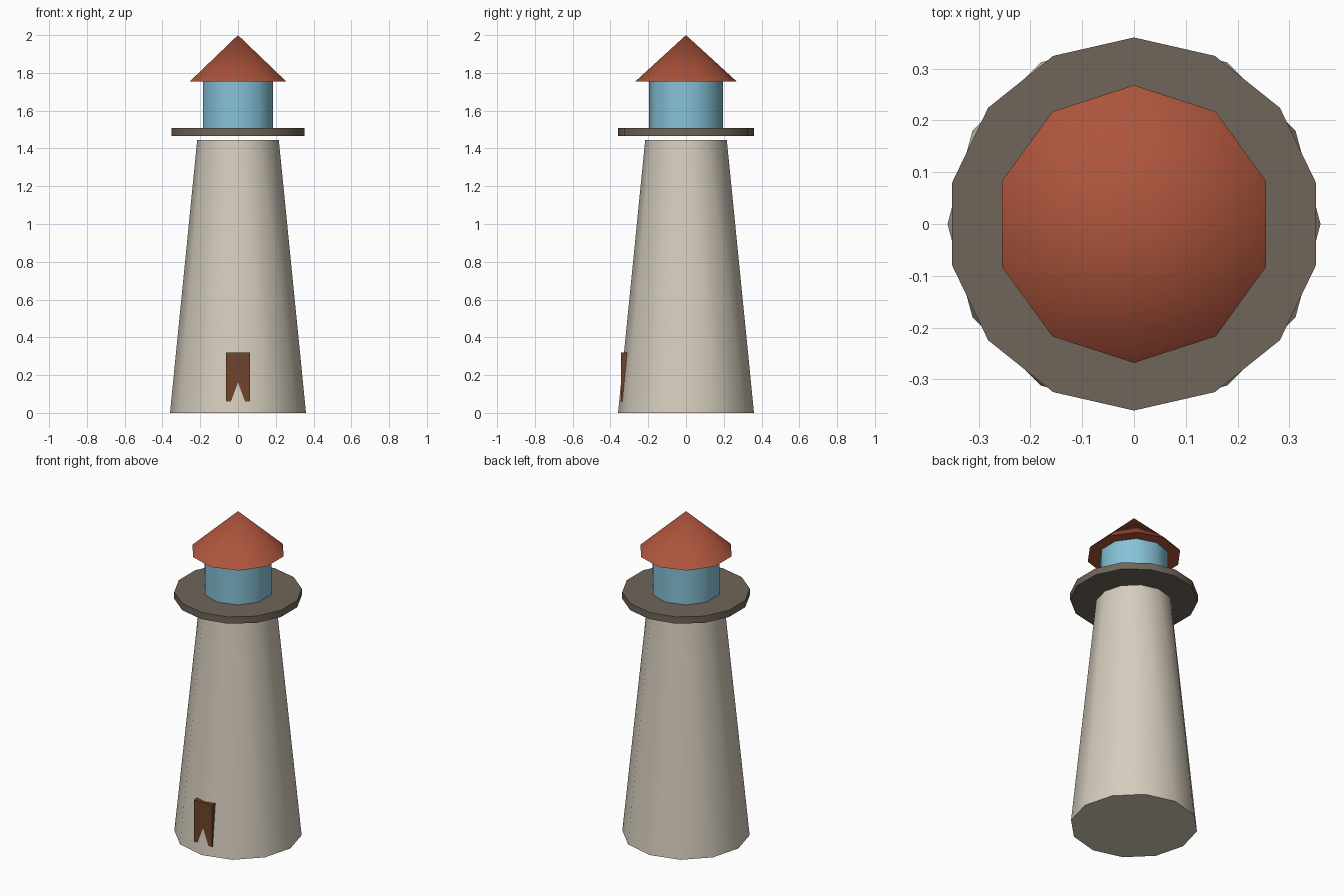
import bpy
from math import radians

if "Cube" in bpy.data.objects:
    bpy.data.objects.remove(bpy.data.objects["Cube"])


def paint(obj, rgb):
    mat = bpy.data.materials.new(obj.name + "_colour")
    mat.diffuse_color = (*rgb, 1)
    mat.use_nodes = True
    mat.node_tree.nodes["Principled BSDF"].inputs["Base Color"].default_value = mat.diffuse_color
    obj.data.materials.append(mat)


def ring(name, sides, r_low, r_high, z_low, z_high, rgb):
    """Upright tapered prism with a corner facing front and back."""
    bpy.ops.mesh.primitive_cone_add(
        vertices=sides, radius1=r_low, radius2=r_high, depth=z_high - z_low,
        location=(0, 0, (z_low + z_high) / 2))
    obj = bpy.context.object
    obj.name = name
    bpy.ops.object.shade_smooth_by_angle(angle=radians(40))
    paint(obj, rgb)


# Tapered tower, overhanging gallery, glazed lantern and pointed roof
ring("tower", 12, 0.36, 0.216, 0, 1.445, (0.67, 0.61, 0.51))
ring("gallery", 14, 0.36, 0.36, 1.466, 1.508, (0.16, 0.13, 0.10))
ring("lantern", 10, 0.196, 0.196, 1.508, 1.755, (0.24, 0.54, 0.68))
ring("roof", 10, 0.268, 0, 1.755, 2.0, (0.42, 0.09, 0.045))

# Upright door slab; the tower's front ridge shows through at its foot
bpy.ops.mesh.primitive_cube_add(size=1, location=(0, -0.314, 0.19))
door = bpy.context.object
door.name = "door"
door.scale = (0.125, 0.06, 0.26)
bpy.ops.object.transform_apply(location=False, rotation=False, scale=True)
paint(door, (0.16, 0.06, 0.025))
